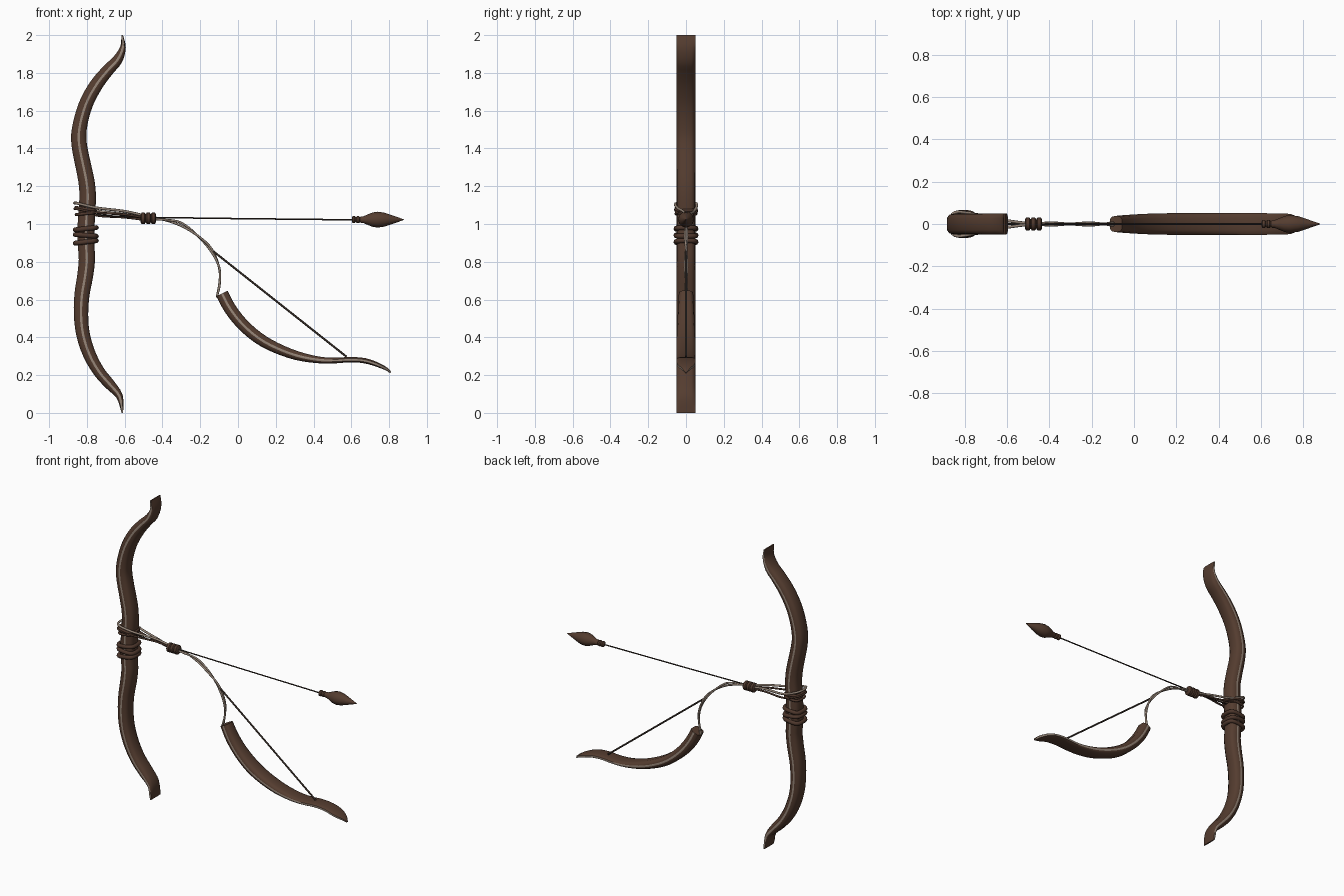
import bpy, bmesh, math
from mathutils import Vector

if "Cube" in bpy.data.objects:
    bpy.data.objects.remove(bpy.data.objects["Cube"])


def material(name, rgb):
    m = bpy.data.materials.new(name)
    m.diffuse_color = (*rgb, 1)
    m.use_nodes = True
    m.node_tree.nodes["Principled BSDF"].inputs["Base Color"].default_value = m.diffuse_color
    return m


WOOD = material("brown wood", (0.090, 0.046, 0.029))
WRAP = material("dark brown wrap", (0.075, 0.038, 0.025))
PALE = material("pale cord", (0.31, 0.24, 0.19))
DARK = material("dark string", (0.035, 0.024, 0.018))


def spline(points, steps):
    """Smooth interpolation through control points."""
    p = [Vector(q) for q in points]
    p = [p[0] * 2 - p[1]] + p + [p[-1] * 2 - p[-2]]
    out = []
    for i in range(1, len(p) - 2):
        a, b, c, d = p[i - 1:i + 3]
        for s in range(steps):
            t = s / steps
            out.append(0.5 * (2 * b + (c - a) * t + (2 * a - 5 * b + 4 * c - d) * t * t
                              + (3 * b - a - 3 * c + d) * t ** 3))
    return out + [p[-2]]


def finish(bm, name, mats, angle=40):
    bmesh.ops.recalc_face_normals(bm, faces=bm.faces)
    me = bpy.data.meshes.new(name)
    bm.to_mesh(me)
    bm.free()
    for m in mats:
        me.materials.append(m)
    ob = bpy.data.objects.new(name, me)
    bpy.context.collection.objects.link(ob)
    bpy.ops.object.select_all(action='DESELECT')
    ob.select_set(True)
    bpy.context.view_layer.objects.active = ob
    bpy.ops.object.shade_smooth_by_angle(angle=math.radians(angle))
    return ob


def limb(name, stations, steps=3):
    """Sweep a rounded bar; stations are x, z, half thickness, half depth."""
    st = spline([Vector(s) for s in stations], steps)
    bm = bmesh.new()
    rings = []
    for i, (x, z, h, w) in enumerate(st):
        a, b = st[max(i - 1, 0)], st[min(i + 1, len(st) - 1)]
        t = Vector((b[0] - a[0], b[1] - a[1])).normalized()
        n = (-t.y, t.x)
        k = min(0.006, h * 0.7)
        half = [(w, -k), (w, k), (w * 0.88, max(k, h * 0.72)), (w * 0.55, h)]
        sec = half + [(-y, v) for y, v in half[::-1]] + [(-w * 0.88, -max(k, h * 0.72)),
              (-w * 0.55, -h), (w * 0.55, -h), (w * 0.88, -max(k, h * 0.72))]
        rings.append([bm.verts.new((x + n[0] * v, y, z + n[1] * v)) for y, v in sec])
    count = len(rings[0])
    for r, s in zip(rings, rings[1:]):
        for j in range(count):
            f = bm.faces.new((r[j], r[(j + 1) % count], s[(j + 1) % count], s[j]))
            f.material_index = 1 if j in (0, 6) else 0   # pale inlay line on both sides
    bm.faces.new(rings[0])
    bm.faces.new(rings[-1])
    return finish(bm, name, [WOOD, PALE], 50)


def lathe(name, profile, z, mat, segs=12):
    """Turn an (x, radius) profile around the x axis."""
    bm = bmesh.new()
    rings = [[bm.verts.new((x, r * math.cos(math.tau * j / segs), z + r * math.sin(math.tau * j / segs)))
              for j in range(segs)] for x, r in profile]
    for r, s in zip(rings, rings[1:]):
        for j in range(segs):
            bm.faces.new((r[j], r[(j + 1) % segs], s[(j + 1) % segs], s[j]))
    bm.faces.new(rings[0])
    bm.faces.new(rings[-1])
    return finish(bm, name, [mat])


def cord(name, points, radius, mat, closed=False, steps=5):
    """Round cord along points."""
    cu = bpy.data.curves.new(name, 'CURVE')
    cu.dimensions = '3D'
    cu.bevel_depth = radius
    cu.bevel_resolution = 2
    cu.use_fill_caps = True
    pts = [Vector(p) for p in points] if closed else spline(points, steps)
    sp = cu.splines.new('POLY')
    sp.points.add(len(pts) - 1)
    for q, p in zip(sp.points, pts):
        q.co = (*p, 1)
    sp.use_cyclic_u = closed
    cu.materials.append(mat)
    ob = bpy.data.objects.new(name, cu)
    bpy.context.collection.objects.link(ob)
    bpy.ops.object.select_all(action='DESELECT')
    ob.select_set(True)
    bpy.context.view_layer.objects.active = ob
    bpy.ops.object.convert(target='MESH')
    return ob


def wrap(name, z, tilt, rx, ry, radius, mat):
    """Closed squarish loop around the bow grip."""
    pts = []
    for i in range(32):
        c, s = math.cos(math.tau * i / 32), math.sin(math.tau * i / 32)
        x = math.copysign(abs(c) ** 0.6, c) * rx
        pts.append((-0.806 + x, math.copysign(abs(s) ** 0.6, s) * ry, z + tilt * x))
    return cord(name, pts, radius, mat, True)


# Large bow
D = 0.05
limb("large_bow", [
    (-.613, 2.0, .004, D), (-.609, 1.936, .015, D), (-.637, 1.87, .027, D), (-.683, 1.82, .031, D),
    (-.741, 1.75, .035, D), (-.794, 1.66, .037, D), (-.826, 1.57, .038, D), (-.843, 1.475, .04, D),
    (-.837, 1.395, .041, D), (-.815, 1.29, .042, D), (-.80, 1.21, .043, D), (-.796, 1.13, .044, D),
    (-.804, .997, .045, D), (-.804, .89, .044, D), (-.80, .81, .043, D), (-.81, .72, .042, D),
    (-.826, .626, .04, D), (-.831, .52, .038, D), (-.82, .414, .036, D), (-.786, .308, .034, D),
    (-.735, .217, .031, D), (-.677, .149, .028, D), (-.627, .087, .018, D), (-.612, .0, .004, D)])

# Small hanging bow
limb("small_bow", [
    (-.085, .632, .033, .038), (-.042, .552, .033, .042), (.021, .472, .032, .046), (.106, .398, .031, .05),
    (.20, .345, .028, .051), (.312, .303, .024, .051), (.423, .281, .018, .051), (.513, .277, .015, .051),
    (.593, .282, .014, .051), (.672, .276, .014, .05), (.741, .254, .012, .046), (.79, .23, .008, .02),
    (.808, .212, .004, .003)])

# Grip windings
for i, z in enumerate((.905, .94, .975)):
    wrap(f"grip_wrap_{i + 1}", z, (.12, -.08, .1)[i], .056, .053, .013, WRAP)
wrap("upper_wrap_1", 1.055, .1, .051, .053, .008, WRAP)
wrap("upper_wrap_2", 1.08, -.15, .052, .054, .008, WRAP)

# Cord loops from the grip to the knot
for i, (mat, z0, z1, z2, r) in enumerate(((PALE, 1.108, 1.085, 1.04, .007), (WRAP, 1.078, 1.06, 1.03, .006))):
    cord(f"hanging_loop_{i + 1}", [
        (-.48, 0, z2), (-.60, -.016, (z1 + z2) / 2 + .005), (-.745, -.045, z1), (-.845, -.055, z0),
        (-.866, 0, z0 + .003), (-.845, .055, z0), (-.745, .045, z1 - .015), (-.60, .016, (z1 + z2) / 2 - .01),
        (-.48, 0, z2 - .01)], r, mat)

# Knot beads
profile = []
for k in range(3):
    cx = -.502 + k * .027
    profile += [(cx - .0135, .022), (cx - .008, .030), (cx + .008, .030), (cx + .0135, .022)]
lathe("cord_knot", profile, 1.03, WRAP)

# Twisted pale cord down to the small bow
cord_path = [(-.48, 1.035), (-.39, 1.022), (-.30, .998), (-.21, .935), (-.14, .86), (-.10, .77),
             (-.097, .69), (-.112, .612)]
for sgn in (-1, 1):
    cord("twisted_cord_" + ("a" if sgn < 0 else "b"), [
        (x, sgn * .006 * math.sin(i * 1.6), z + sgn * .008 * math.cos(i * 1.6))
        for i, (x, z) in enumerate(cord_path)], .006, PALE)

# Thin strings
cord("arrow_shaft", [(-.75, 0, 1.05), (-.48, 0, 1.035), (.62, 0, 1.022)], .004, DARK, steps=2)
cord("small_bowstring", [(-.13, 0, .855), (.575, 0, .297)], .0055, DARK, steps=1)

# Arrow head with bound socket
lathe("arrow_head", [
    (.603, .012), (.608, .019), (.618, .019), (.624, .013), (.63, .019), (.64, .019), (.646, .013),
    (.652, .018), (.664, .018), (.685, .027), (.712, .038), (.74, .042), (.775, .037), (.82, .022),
    (.88, .001)], 1.023, WOOD)
